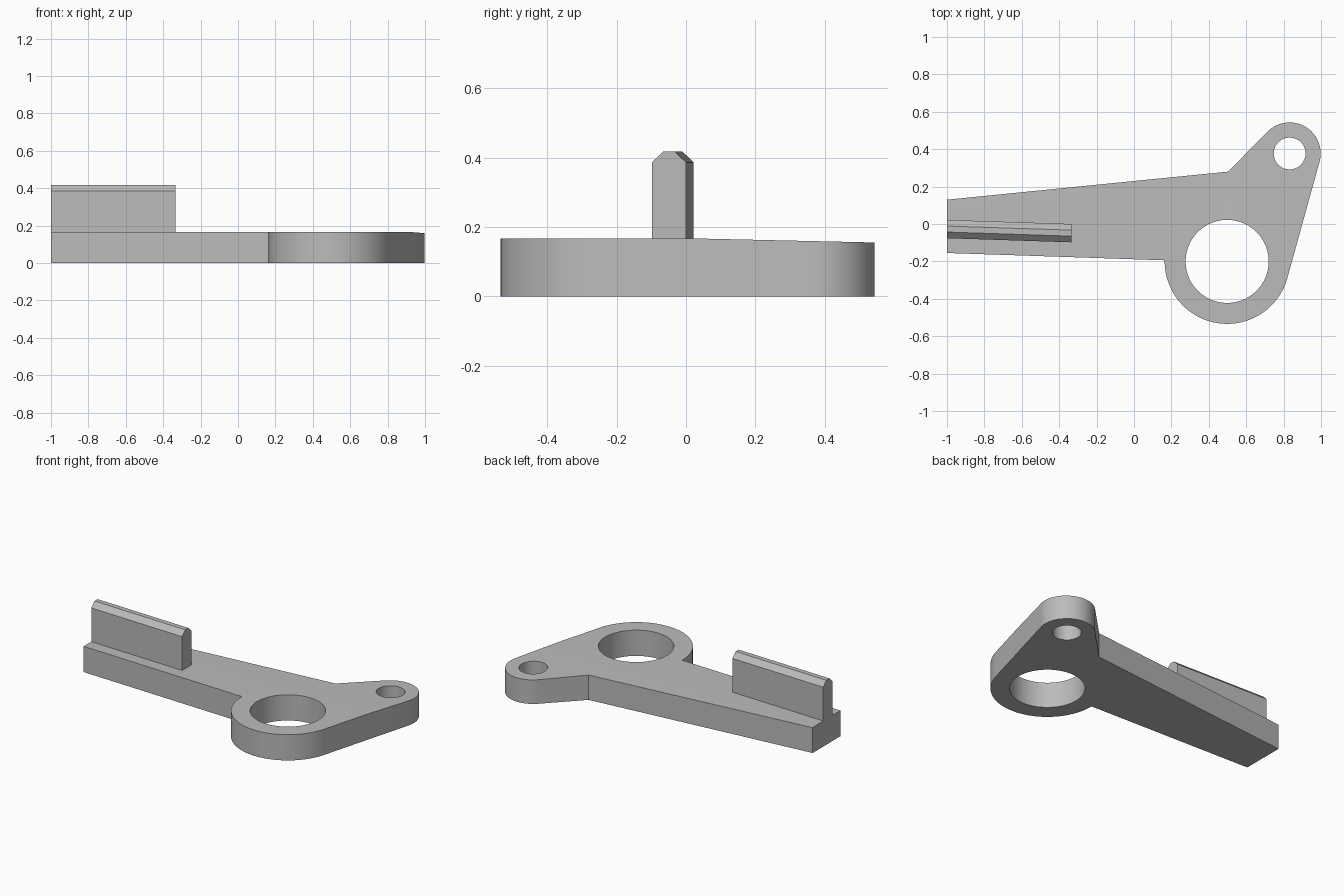
import bpy, bmesh, math
from mathutils import Vector

if "Cube" in bpy.data.objects:
    bpy.data.objects.remove(bpy.data.objects["Cube"])

grey = bpy.data.materials.new("plain grey")
grey.diffuse_color = (0.5, 0.5, 0.5, 1)
grey.use_nodes = True
grey.node_tree.nodes["Principled BSDF"].inputs["Base Color"].default_value = grey.diffuse_color

BIG, BIG_R, BIG_HOLE = Vector((0.498, -0.2)), 0.334, 0.222
LUG, LUG_R, LUG_HOLE = Vector((0.832, 0.377)), 0.166, 0.085
TOP = 0.167


def arc(c, r, a0, a1, n):
    return [(c.x + r * math.cos(a0 + (a1 - a0) * i / n),
             c.y + r * math.sin(a0 + (a1 - a0) * i / n)) for i in range(n + 1)]


def finish(bm, name):
    bmesh.ops.recalc_face_normals(bm, faces=bm.faces)
    me = bpy.data.meshes.new(name)
    bm.to_mesh(me)
    bm.free()
    ob = bpy.data.objects.new(name, me)
    bpy.context.collection.objects.link(ob)
    me.materials.append(grey)
    bpy.ops.object.select_all(action='DESELECT')
    ob.select_set(True)
    bpy.context.view_layer.objects.active = ob
    bpy.ops.object.shade_smooth_by_angle(angle=math.radians(25))
    return ob


# Tangent angle shared by both round ends on the right side
d = LUG - BIG
tangent = math.atan2(d.y, d.x) - math.acos((BIG_R - LUG_R) / d.length)
# Tangent from the inner corner of the arm to the lug
corner = Vector((0.503, 0.28))
e = corner - LUG
lug_end = math.atan2(e.y, e.x) - math.acos(LUG_R / e.length)
while lug_end < tangent:
    lug_end += 2 * math.pi

# Plate outline: arm, large round end, small lug
outline = [(-1, 0.13), (-1, -0.155), (0.164, -0.194)]
outline += arc(BIG, BIG_R, -math.pi, tangent, 56)
outline += arc(LUG, LUG_R, tangent, lug_end, 48)
outline.append(tuple(corner))
loops = [outline,
         arc(BIG, BIG_HOLE, 0, 2 * math.pi, 96)[:-1],
         arc(LUG, LUG_HOLE, 0, 2 * math.pi, 64)[:-1]]

bm = bmesh.new()
for loop in loops:
    vs = [bm.verts.new((x, y, 0)) for x, y in loop]
    for a, b in zip(vs, vs[1:] + vs[:1]):
        bm.edges.new((a, b))
bmesh.ops.triangle_fill(bm, edges=bm.edges[:], use_beauty=True)
res = bmesh.ops.extrude_face_region(bm, geom=bm.faces[:])
top = [g for g in res["geom"] if isinstance(g, bmesh.types.BMVert)]
bmesh.ops.translate(bm, verts=top, vec=(0, 0, TOP))
# The top falls away slightly towards the back
bmesh.ops.bisect_plane(bm, geom=bm.verts[:] + bm.edges[:] + bm.faces[:],
                       plane_co=(0, 0.02, 0), plane_no=(0, 1, 0))
for v in bm.verts:
    if v.co.z > TOP / 2 and v.co.y > 0.02:
        v.co.z -= 0.0225 * (v.co.y - 0.02)
finish(bm, "arm_plate")

# Upright rib with chamfered top, slightly skewed along the arm
profile = [(-0.049, TOP - 0.02), (0.049, TOP - 0.02), (0.049, 0.386),
           (0.016, 0.418), (-0.016, 0.418), (-0.049, 0.386)]
bm = bmesh.new()
ends = [[bm.verts.new((x, yc + y, z)) for y, z in profile]
        for x, yc in ((-1, -0.027), (-0.333, -0.049))]
for vs in ends:
    bm.faces.new(vs)
for i in range(6):
    j = (i + 1) % 6
    bm.faces.new((ends[0][i], ends[0][j], ends[1][j], ends[1][i]))
finish(bm, "rib")
